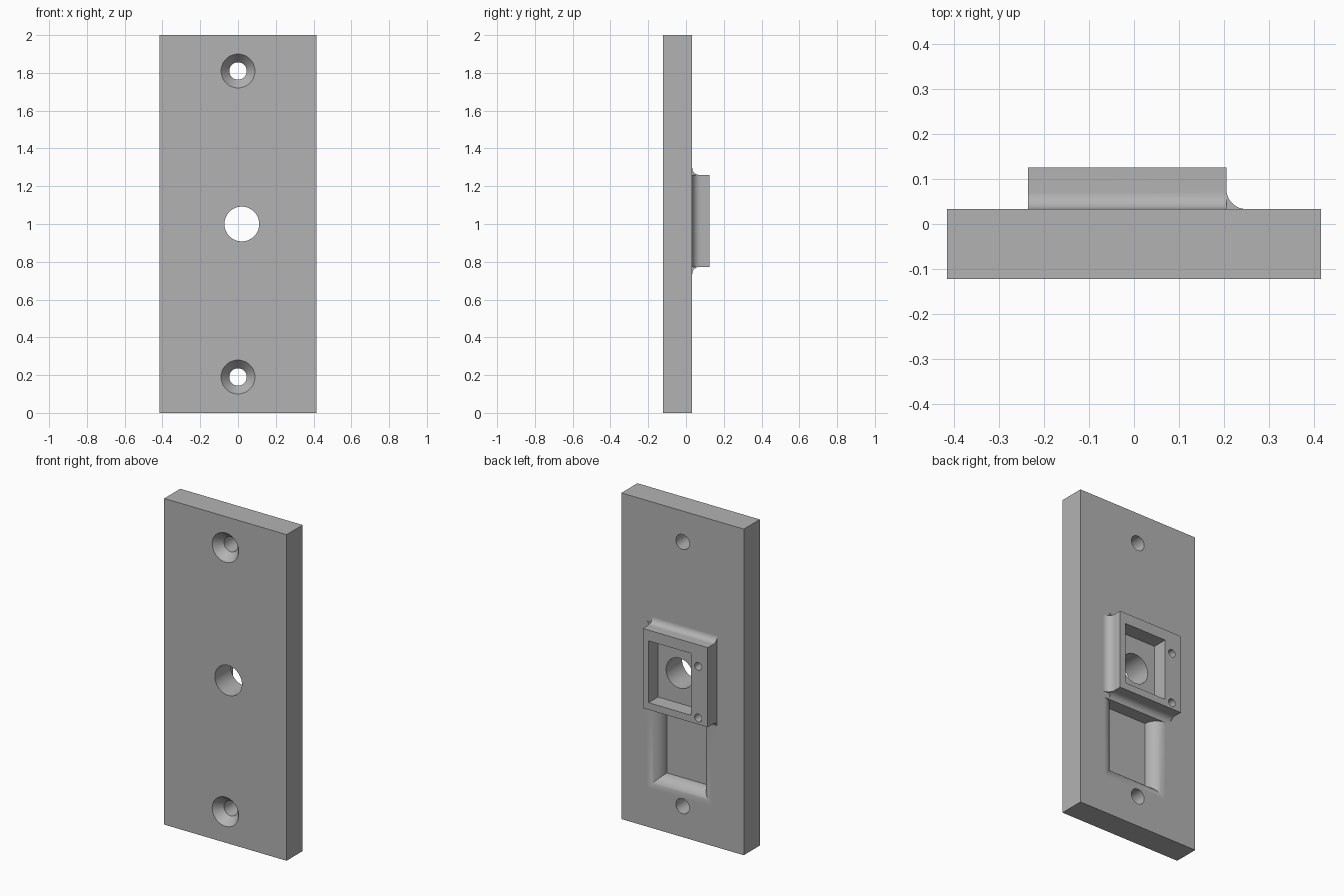
import bpy, bmesh, math
from mathutils import Vector

cube = bpy.data.objects.get("Cube")
if cube:
    bpy.data.objects.remove(cube, do_unlink=True)

grey = bpy.data.materials.new("plain_grey")
grey.use_nodes = True
grey.diffuse_color = (0.45, 0.45, 0.45, 1)
grey.node_tree.nodes["Principled BSDF"].inputs["Base Color"].default_value = grey.diffuse_color

FRONT, BACK, TOP = -0.122, 0.033, 0.125      # plate front, plate back, housing face
BURY = BACK - 0.01


def loft(name, rings):
    """Closed solid through a list of equal-length point rings."""
    bm = bmesh.new()
    vs = [[bm.verts.new(p) for p in ring] for ring in rings]
    n = len(vs[0])
    for a, b in zip(vs, vs[1:]):
        for i in range(n):
            j = (i + 1) % n
            bm.faces.new((a[i], a[j], b[j], b[i]))
    bm.faces.new(vs[0])
    bm.faces.new(vs[-1])
    bmesh.ops.recalc_face_normals(bm, faces=bm.faces)
    mesh = bpy.data.meshes.new(name)
    bm.to_mesh(mesh)
    bm.free()
    mesh.materials.append(grey)
    ob = bpy.data.objects.new(name, mesh)
    bpy.context.collection.objects.link(ob)
    return ob


def rect(x0, x1, z0, z1, y):
    return [(x0, y, z0), (x1, y, z0), (x1, y, z1), (x0, y, z1)]


def box(name, x0, x1, y0, y1, z0, z1):
    return loft(name, [rect(x0, x1, z0, z1, y) for y in (y0, y1)])


def turned(name, x, z, profile, sides=48):
    """Solid of revolution about a y axis; profile holds (y, radius)."""
    angles = [math.tau * i / sides for i in range(sides)]
    return loft(name, [[(x + r * math.cos(a), y, z + r * math.sin(a)) for a in angles]
                       for y, r in profile])


def cove(name, start, end, outward, r, steps=12):
    """Concave fillet strip in the corner between plate and housing."""
    out, up = Vector(outward), Vector((0, 1, 0))
    arc = [(r - r * math.sin(a), r - r * math.cos(a))
           for a in (math.pi / 2 * i / steps for i in range(steps + 1))]
    section = [(r, -0.01), (-0.01, -0.01), (-0.01, r)] + [(u, v) for v, u in arc]
    return loft(name, [[Vector(p) + out * u + up * v for u, v in section]
                       for p in (start, end)])


def combine(target, tool, operation):
    bpy.context.view_layer.objects.active = target
    mod = target.modifiers.new(operation.lower(), 'BOOLEAN')
    mod.operation, mod.solver, mod.object = operation, 'EXACT', tool
    bpy.ops.object.modifier_apply(modifier=mod.name)
    bpy.data.objects.remove(tool, do_unlink=True)


# Mounting plate with two countersunk screw holes and a central bore
plate = box("mounting_plate", -0.415, 0.415, FRONT, BACK, 0, 2)
for z in (0.19, 1.81):
    combine(plate, turned("screw_cutter", 0, z, [
        (FRONT - 0.01, 0.098), (FRONT + 0.052, 0.046), (BACK + 0.05, 0.046)]), 'DIFFERENCE')
combine(plate, turned("bore_cutter", 0.02, 1.0, [
    (FRONT - 0.05, 0.092), (BACK + 0.05, 0.092)]), 'DIFFERENCE')

# Rear recess with rounded-over shoulders on three sides
R, STEPS = 0.08, 12
rings = []
for i in range(STEPS + 1):
    a = math.pi / 2 * i / STEPS
    w = R * (1 - math.cos(a))
    rings.append(rect(-0.12 - w, 0.162 + w, 0.32 - w, 0.735, BACK - R + R * math.sin(a)))
rings.append([(x, BACK + 0.02, z) for x, y, z in rings[-1]])
combine(plate, loft("recess_cutter", rings), 'DIFFERENCE')

# Raised housing with coves above, below and on its left side
X0, X1, Z0, Z1 = -0.235, 0.205, 0.772, 1.26
housing = box("rear_housing", X0, X1, BURY, TOP, Z0, Z1)
for start, end, outward, r in (
        ((X0, BACK, Z1), (X1, BACK, Z1), (0, 0, 1), 0.037),
        ((X0, BACK, Z0), (X1, BACK, Z0), (0, 0, -1), 0.037),
        ((X1, BACK, Z0), (X1, BACK, Z1), (1, 0, 0), 0.045)):
    combine(housing, cove("cove", start, end, outward, r), 'UNION')

# Open pocket and two small pilot holes in the housing
combine(housing, box("pocket_cutter", -0.121, 0.166, BURY - 0.05, TOP + 0.05, 0.815, 1.194),
        'DIFFERENCE')
for z in (0.812, 1.128):
    combine(housing, turned("pilot_cutter", -0.17, z, [
        (TOP - 0.08, 0.024), (TOP + 0.05, 0.024)], 24), 'DIFFERENCE')

# Smooth curved faces, crisp edges
for ob in (plate, housing):
    bpy.ops.object.select_all(action='DESELECT')
    ob.select_set(True)
    bpy.context.view_layer.objects.active = ob
    bpy.ops.object.shade_smooth_by_angle(angle=math.radians(30))
    mod = ob.modifiers.new("weighted_normals", 'WEIGHTED_NORMAL')
    mod.keep_sharp = True
